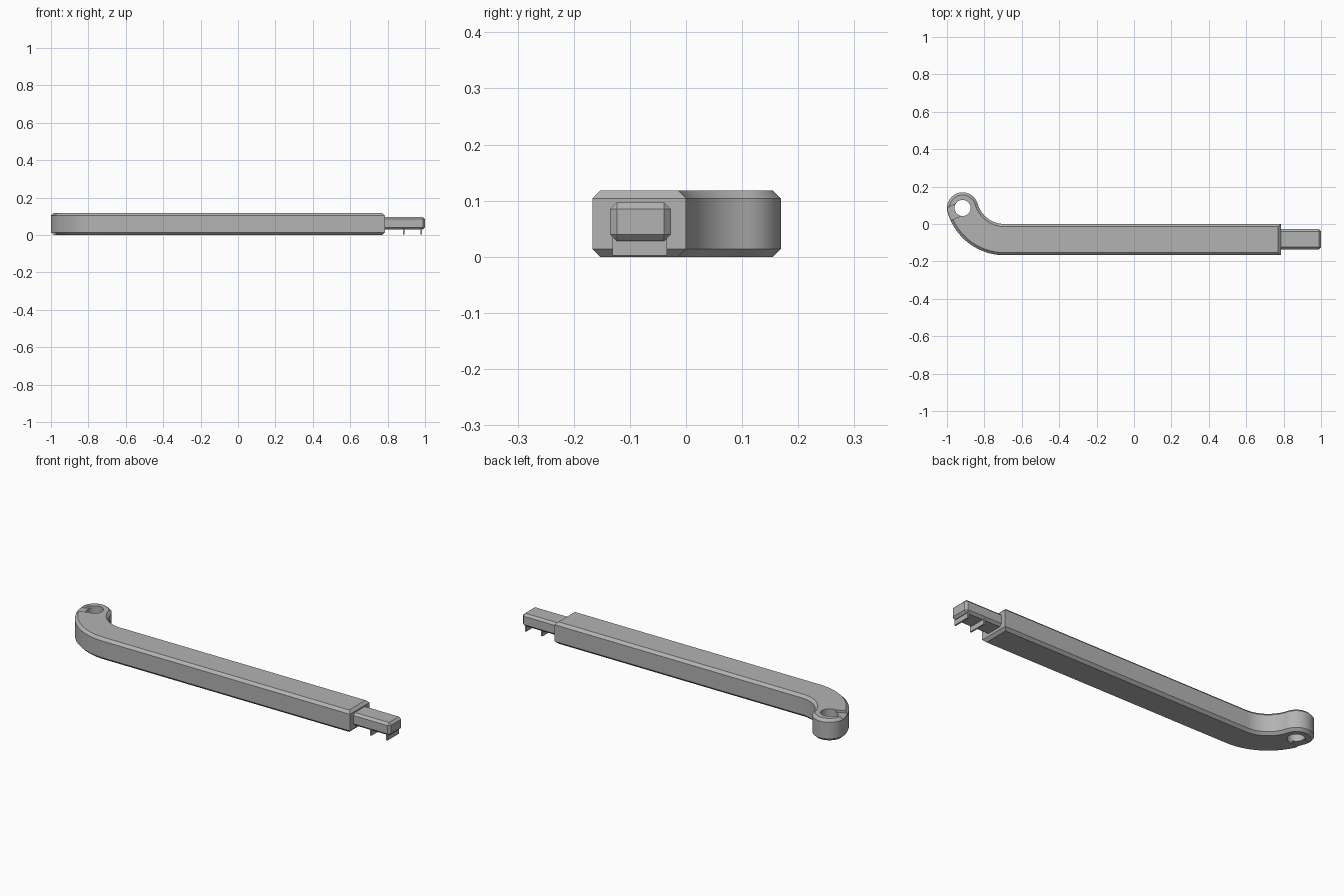
import bpy, bmesh
from math import radians, cos, sin
from mathutils import Matrix, Vector

if "Cube" in bpy.data.objects:
    bpy.data.objects.remove(bpy.data.objects["Cube"])

grey = bpy.data.materials.new("plain grey")
grey.use_nodes = True
COLOUR = (0.45, 0.45, 0.45, 1)
grey.diffuse_color = COLOUR
grey.node_tree.nodes["Principled BSDF"].inputs["Base Color"].default_value = COLOUR


def finish(name, bm):
    bmesh.ops.recalc_face_normals(bm, faces=bm.faces)
    mesh = bpy.data.meshes.new(name)
    bm.to_mesh(mesh)
    bm.free()
    obj = bpy.data.objects.new(name, mesh)
    bpy.context.collection.objects.link(obj)
    mesh.materials.append(grey)
    return obj


def box(name, low, high, chamfer=0, pick=lambda e: True):
    low, high = Vector(low), Vector(high)
    bm = bmesh.new()
    bmesh.ops.create_cube(bm, size=1, matrix=Matrix.Translation((low + high) / 2)
                          @ Matrix.Diagonal((*(high - low), 1)))
    if chamfer:
        bmesh.ops.bevel(bm, geom=[e for e in bm.edges if pick(e)], offset=chamfer,
                        segments=1, affect='EDGES')
    return finish(name, bm)


def arc(centre, radius, start, end, steps):
    angles = [radians(start + (end - start) * i / steps) for i in range(steps + 1)]
    return [(centre.x + radius * cos(a), centre.y + radius * sin(a)) for a in angles]


def cut(target, cutter):
    cutter.hide_render = True
    mod = target.modifiers.new("cut", 'BOOLEAN')
    mod.operation, mod.object, mod.solver = 'DIFFERENCE', cutter, 'EXACT'
    bpy.context.view_layer.objects.active = target
    bpy.ops.object.modifier_apply(modifier=mod.name)
    bpy.data.objects.remove(cutter)


# Arm outline: straight bar, concentric bend and round eye at the end
HEIGHT, WIDTH, EYE_R, BEND_R, TURN = 0.118, 0.167, 0.0835, 0.15, 196
END_X = 0.785
bend = Vector((-0.692, BEND_R))
reach = BEND_R + EYE_R
eye = bend + reach * Vector((cos(radians(TURN)), sin(radians(TURN))))
outline = [(END_X, -WIDTH), (END_X, 0)]
outline += arc(bend, BEND_R, 270, TURN, 16)
outline += arc(eye, EYE_R, TURN - 180, TURN, 32)[1:]
outline += arc(bend, BEND_R + 2 * EYE_R, TURN, 270, 20)[1:]

# Extrude the outline and chamfer its upper and lower rims
bm = bmesh.new()
base = bm.faces.new([bm.verts.new((x, y, 0)) for x, y in outline])
top = bmesh.ops.extrude_face_region(bm, geom=[base], use_keep_orig=True)["geom"]
bmesh.ops.translate(bm, vec=(0, 0, HEIGHT),
                    verts=[v for v in top if isinstance(v, bmesh.types.BMVert)])
bmesh.ops.recalc_face_normals(bm, faces=bm.faces)
rims = [e for e in bm.edges if abs(e.verts[0].co.z - e.verts[1].co.z) < 0.001]
bmesh.ops.bevel(bm, geom=rims, offset=0.014, segments=1, affect='EDGES')
arm = finish("hooked_arm", bm)

# Through hole in the eye
bm = bmesh.new()
bmesh.ops.create_cone(bm, cap_ends=True, segments=40, radius1=0.043, radius2=0.043,
                      depth=1, matrix=Matrix.Translation((*eye, 0)))
cut(arm, finish("hole_cutter", bm))

# Shallow grooves from the hole to the outside, above and below
for z in (0, HEIGHT):
    groove = box("groove_cutter", (0, -0.035, -0.012), (0.12, 0.035, 0.012))
    groove.matrix_world = (Matrix.Translation((*eye, z))
                           @ Matrix.Rotation(radians(204), 4, 'Z'))
    bpy.context.view_layer.update()
    cut(arm, groove)

for obj in bpy.context.selected_objects:
    obj.select_set(False)
arm.select_set(True)
bpy.context.view_layer.objects.active = arm
bpy.ops.object.shade_smooth_by_angle(angle=radians(25))

# Chamfered tongue at the straight end
box("end_tongue", (END_X - 0.02, -0.135, 0.028), (1.0, -0.027, 0.097), 0.012,
    lambda e: max(v.co.x for v in e.verts) > 0.9)

# Thin prongs below the tongue
for name, x in (("inner_prong", 0.885), ("outer_prong", 0.981)):
    box(name, (x - 0.004, -0.131, 0.002), (x + 0.004, -0.034, 0.035))
